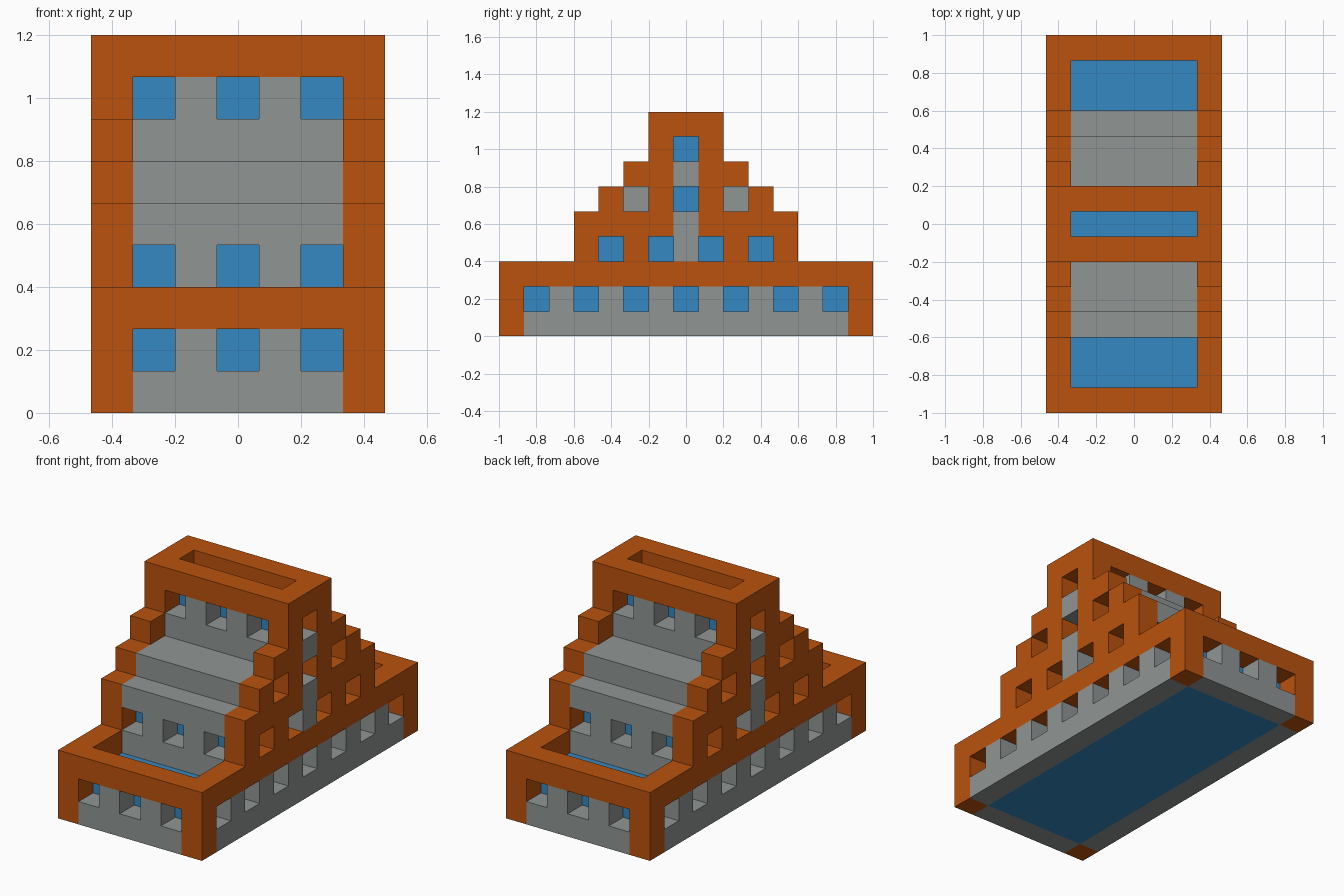
import bpy, bmesh

if "Cube" in bpy.data.objects:
    bpy.data.objects.remove(bpy.data.objects["Cube"], do_unlink=True)

U = 2 / 15  # size of one block
SIDE = 3    # block column of the long side walls


def material(name, rgb):
    m = bpy.data.materials.new(name)
    m.use_nodes = True
    m.diffuse_color = (*rgb, 1)
    bsdf = next(n for n in m.node_tree.nodes if n.type == 'BSDF_PRINCIPLED')
    bsdf.inputs["Base Color"].default_value = (*rgb, 1)
    return m


ORANGE = material("burnt orange", (0.491, 0.084, 0.004))
GRAY = material("stone gray", (0.279, 0.301, 0.296))
BLUE = material("water blue", (0.034, 0.246, 0.539))


# Block sets for one quarter of the plan; add_part mirrors them
def core(end, z):
    """Solid layer between the side walls, out to block row end."""
    return {(x, y, z) for x in range(SIDE) for y in range(end + 1)}


def ring(end, z):
    """Outer wall layer whose end walls stand on block row end."""
    ends = {(x, end, z) for x in range(SIDE + 1)}
    return ends | side_wall(range(end), z)


def side_wall(rows, z):
    return {(SIDE, y, z) for y in rows}


parts = {}


def add_part(name, mat, quarter):
    cells = {(sx * x, sy * y, z) for x, y, z in quarter for sx in (1, -1) for sy in (1, -1)}
    parts[name] = (mat, cells)


# Base storey: windowed plinth around a sunken pool, with a raised rim
posts = {(SIDE, 7, z) for z in range(2)}
add_part("base_core", BLUE, core(6, 0) | core(6, 1))
add_part("corner_posts", ORANGE, posts)
add_part("base_plinth", GRAY, ring(7, 0) - posts)
add_part("base_end_piers", GRAY, {(1, 7, 1)})
add_part("base_side_piers", GRAY, side_wall(range(1, 7, 2), 1))
add_part("base_rim", ORANGE, ring(7, 2))

# Middle storey: windowed hall with two roof steps
add_part("hall_plinth", GRAY, core(4, 2))
add_part("hall_core", BLUE, core(3, 3))
add_part("hall_end_piers", GRAY, {(1, 4, 3)})
add_part("lower_roof_step", GRAY, core(4, 4))
add_part("upper_roof_step", GRAY, core(3, 5) - core(0, 5))
add_part("step_core", BLUE, core(0, 5))

# Stepped frames and central columns on both long sides
add_part("side_columns", GRAY, {(SIDE, 0, z) for z in (3, 4, 6)})
add_part("stepped_side_frames", ORANGE,
         side_wall((2, 4), 3) | side_wall(range(1, 5), 4) | side_wall((1, 3), 5)
         | side_wall((1, 2), 6) | side_wall((1,), 7))

# Tower: windowed top storey under an open rim
add_part("tower_wall", GRAY, core(1, 6))
add_part("tower_piers", GRAY, {(1, 1, 7)})
add_part("tower_core", BLUE, core(0, 7))
add_part("tower_rim", ORANGE, ring(1, 8))

solid = set().union(*(cells for _, cells in parts.values()))


def build(name, mat, cells):
    """Mesh the outer faces of a part, leaving out faces against other blocks."""
    bm = bmesh.new()
    corners = {}

    def corner(p):
        if p not in corners:
            corners[p] = bm.verts.new(((p[0] - 0.5) * U, (p[1] - 0.5) * U, p[2] * U))
        return corners[p]

    for cell in sorted(cells):
        for axis in range(3):
            for side in (0, 1):
                neighbour = list(cell)
                neighbour[axis] += 2 * side - 1
                if tuple(neighbour) in solid:
                    continue
                loop = []
                for a, b in ((0, 0), (1, 0), (1, 1), (0, 1)):
                    p = list(cell)
                    p[axis] += side
                    p[(axis + 1) % 3] += a
                    p[(axis + 2) % 3] += b
                    loop.append(corner(tuple(p)))
                bm.faces.new(loop if side else loop[::-1])
    mesh = bpy.data.meshes.new(name)
    bm.to_mesh(mesh)
    bm.free()
    mesh.materials.append(mat)
    bpy.context.scene.collection.objects.link(bpy.data.objects.new(name, mesh))


for name, (mat, cells) in parts.items():
    build(name, mat, cells)
